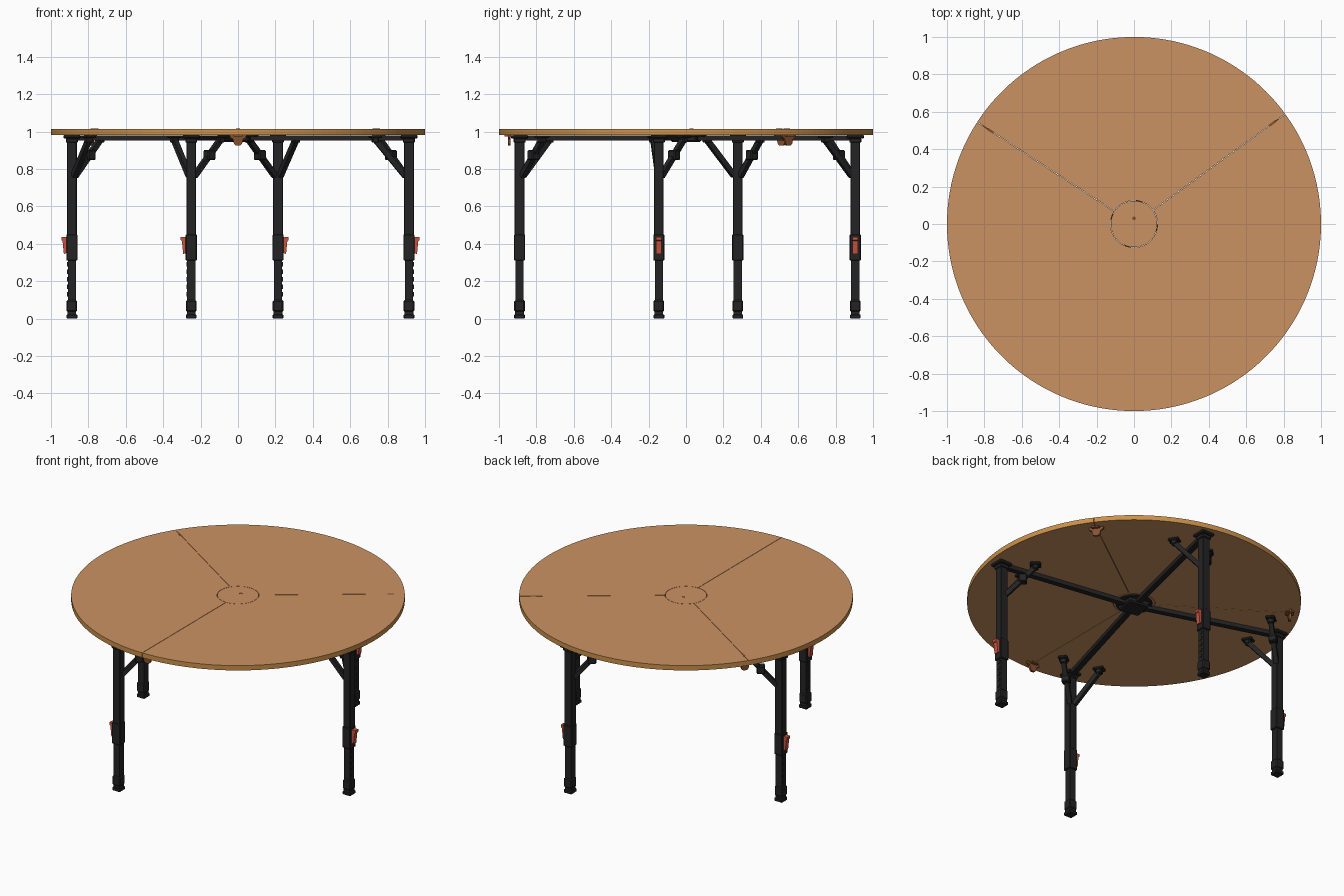
import bpy, bmesh
from math import cos, sin, radians, atan2, pi
from mathutils import Vector, Matrix

cube = bpy.data.objects.get("Cube")
if cube:
    bpy.data.objects.remove(cube, do_unlink=True)


def material(name, r, g, b):
    m = bpy.data.materials.new(name)
    m.use_nodes = True
    m.diffuse_color = (r, g, b, 1)
    m.node_tree.nodes["Principled BSDF"].inputs["Base Color"].default_value = (r, g, b, 1)
    return m


TAN = material("tan laminate", .60, .29, .125)
EDGE = material("amber edge", .60, .28, .07)
BLACK = material("black metal", .017, .017, .017)
RED = material("red lever", .58, .09, .05)
BROWN = material("brown latch", .24, .085, .03)


def finish(bm, name, mats):
    bmesh.ops.recalc_face_normals(bm, faces=bm.faces)
    me = bpy.data.meshes.new(name)
    bm.to_mesh(me)
    bm.free()
    ob = bpy.data.objects.new(name, me)
    bpy.context.collection.objects.link(ob)
    for m in mats:
        me.materials.append(m)
    return ob


def prism(name, outline, depth, mats, matrix=Matrix()):
    """Extrude a closed 2D outline along local z."""
    bm = bmesh.new()
    face = bm.faces.new([bm.verts.new((x, y, 0)) for x, y in outline])
    new = bmesh.ops.extrude_face_region(bm, geom=[face])["geom"]
    bmesh.ops.translate(bm, vec=(0, 0, depth),
                        verts=[v for v in new if isinstance(v, bmesh.types.BMVert)])
    bmesh.ops.transform(bm, matrix=matrix, verts=bm.verts)
    return finish(bm, name, mats)


def box(name, center, size, mat, rot=Matrix(), bevel=0):
    bm = bmesh.new()
    bmesh.ops.create_cube(bm, size=1)
    bmesh.ops.scale(bm, vec=size, verts=bm.verts)
    if bevel:
        bmesh.ops.bevel(bm, geom=bm.edges[:], offset=bevel, segments=1, affect='EDGES')
    bmesh.ops.transform(bm, matrix=Matrix.Translation(center) @ rot.to_4x4(), verts=bm.verts)
    return finish(bm, name, [mat])


def bar(name, a, b, w, h, mat):
    """Rectangular bar between two points."""
    a, b = Vector(a), Vector(b)
    d = b - a
    return box(name, (a + b) / 2, (w, h, d.length), mat,
               d.to_track_quat('Z', 'Y').to_matrix())


def arc(r, a0, a1, n):
    return [(r * cos(a0 + (a1 - a0) * i / n), r * sin(a0 + (a1 - a0) * i / n))
            for i in range(n + 1)]


# Tabletop: three sectors around a centre disc
BOTTOM, TOP = .982, 1.014
SEAMS = [radians(a) for a in (36, 147, 270)]
HUB_R, GAP = .126, .0012


def paint_rim(ob):
    for p in ob.data.polygons:
        out = Vector((p.center.x, p.center.y, 0)).normalized()
        if out.dot(p.normal) > .9 and p.center.length > 1.2:
            p.material_index = 1


lift = Matrix.Translation((0, 0, BOTTOM))
for i, start in enumerate(SEAMS):
    end = SEAMS[i + 1] if i < 2 else SEAMS[0] + 2 * pi
    gi = GAP / HUB_R
    outline = arc(1, start + GAP, end - GAP, 48) + arc(HUB_R, end - gi, start + gi, 20)
    paint_rim(prism(f"top_panel_{i + 1}", outline, TOP - BOTTOM, [TAN, EDGE], lift))
prism("top_centre_disc", arc(HUB_R - .002, 0, 2 * pi * 47 / 48, 47), TOP - BOTTOM, [TAN], lift)
prism("centre_pin", arc(.01, 0, 2 * pi * 11 / 12, 11), .002, [BROWN],
      Matrix.Translation((0, .03, TOP - .001)))

# Latches hanging under the outer end of each seam, with a dark inlay on top
half = [(.046, 0), (.042, -.014), (.027, -.022), (.022, -.046), (.012, -.056)]
shield = half + [(-x, y) for x, y in reversed(half)]
for i, (a, r) in enumerate(zip(SEAMS, (.93, .94, .945))):
    spin = Matrix.Rotation(a, 4, 'Z')
    stand = Matrix.Rotation(pi / 2, 4, 'Z') @ Matrix.Rotation(pi / 2, 4, 'X')
    prism(f"latch_{i + 1}", shield, .014, [BROWN],
          spin @ Matrix.Translation((r - .007, 0, BOTTOM)) @ stand)
    box(f"latch_base_{i + 1}", (r * cos(a), r * sin(a), BOTTOM - .004), (.05, .05, .008),
        BROWN, spin)
    if i < 2:
        box(f"seam_inlay_{i + 1}", (.915 * cos(a), .915 * sin(a), TOP), (.04, .013, .002),
            BROWN, spin)

# Central hub below the top
box("hub_block", (0, 0, .961), (.14, .14, .036), BLACK, Matrix.Rotation(radians(-10), 3, 'Z'), .008)
prism("hub_flange", arc(.11, 0, 2 * pi * 31 / 32, 31), .01, [BLACK],
      Matrix.Translation((0, 0, .973)))

# Each leg: position, lever side, offset of clamped brace, offset of plain brace
LEGS = [
    ("front", (-.25, -.89), -1, (.155, .12), (-.09, .16)),
    ("left", (.914, -.145), 1, (-.155, .13), (-.18, -.03)),
    ("back", (.214, .905), 1, (-.155, -.14), (.095, -.16)),
    ("right", (-.888, .277), -1, (.15, .12), (.09, -.165)),
]


def brace(name, x, y, offset, clamped):
    d = Vector((*offset, 0))
    n = d.normalized()
    low = Vector((x, y, .762)) + n * .022
    high = Vector((x, y, .955)) + d
    bar(name, low, high, .028, .028, BLACK)
    spin = Matrix.Rotation(atan2(n.y, n.x), 3, 'Z')
    box(name + "_pad", high + Vector((0, 0, .017)), (.065, .055, .016), BLACK, spin, .004)
    box(name + "_clevis", high, (.035, .04, .03), BLACK, spin, .005)
    if clamped:
        box(name + "_clamp", low.lerp(high, .58), (.05, .05, .052), BLACK, spin, .005)


def leg(name, x, y, side):
    # stacked square sections: z low, z high, width
    for part, z0, z1, w, bev in (
            ("foot", 0, .022, .058, .004), ("ankle", .02, .04, .046, 0),
            ("boot", .036, .098, .057, .006), ("inner_tube", .09, .32, .044, 0),
            ("collar", .31, .45, .06, .004), ("upper_tube", .44, .965, .052, .003),
            ("top_plate", .962, .982, .092, .005), ("top_socket", .94, .965, .064, .004)):
        box(f"{name}_leg_{part}", (x, y, (z0 + z1) / 2), (w, w, z1 - z0), BLACK, bevel=bev)
    # adjustment teeth on the lever side
    for k in range(5):
        box(f"{name}_leg_tooth_{k + 1}", (x + side * .022, y, .13 + k * .04),
            (.008, .018, .022), BLACK)
    # height lever, a tapered profile with a hooked top
    profile = [(.028, .35), (.043, .345), (.05, .415), (.057, .42), (.057, .437), (.028, .437)]
    outline = [(side * u, v) for u, v in profile]
    prism(f"{name}_leg_lever", outline, .03, [RED],
          Matrix.Translation((x, y + .015, 0)) @ Matrix.Rotation(pi / 2, 4, 'X'))


for name, (x, y), side, clamp_offset, plain_offset in LEGS:
    leg(name, x, y, side)
    bar(f"{name}_beam", (0, 0, .966), (x, y, .966), .036, .026, BLACK)
    brace(f"{name}_clamped_brace", x, y, clamp_offset, True)
    brace(f"{name}_plain_brace", x, y, plain_offset, False)
